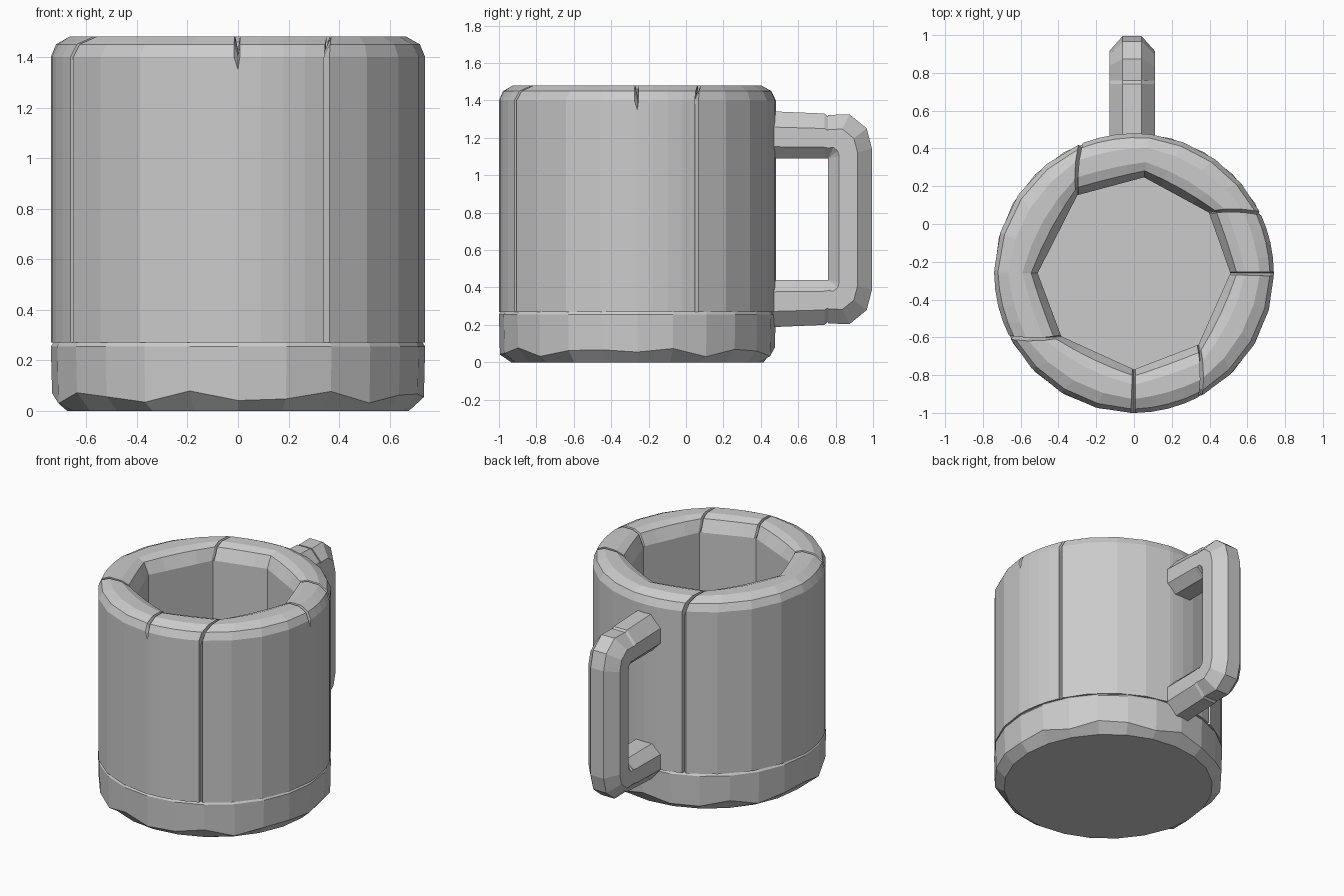
import bpy, bmesh
from math import sin, cos, pi, radians

cube = bpy.data.objects.get("Cube")
if cube:
    bpy.data.objects.remove(cube, do_unlink=True)

clay = bpy.data.materials.new("grey clay")
clay.use_nodes = True
GREY = (0.6, 0.6, 0.6, 1)
clay.diffuse_color = GREY
clay.node_tree.nodes["Principled BSDF"].inputs["Base Color"].default_value = GREY

CY, OUTER, INNER, FLOOR, TOP = -0.26, 0.74, 0.51, 0.27, 1.48


def loft(name, rings, cap=False, loop=False):
    """Skin a list of closed rings of points."""
    bm = bmesh.new()
    rows = [[bm.verts.new(p) for p in ring] for ring in rings]
    pairs = list(zip(rows, rows[1:])) + ([(rows[-1], rows[0])] if loop else [])
    for a, b in pairs:
        for i in range(len(a)):
            j = (i + 1) % len(a)
            bm.faces.new((a[i], a[j], b[j], b[i]))
    if cap:
        bm.faces.new(rows[0])
        bm.faces.new(rows[-1])
    bmesh.ops.recalc_face_normals(bm, faces=bm.faces)
    mesh = bpy.data.meshes.new(name)
    bm.to_mesh(mesh)
    bm.free()
    mesh.materials.append(clay)
    obj = bpy.data.objects.new(name, mesh)
    bpy.context.collection.objects.link(obj)
    return obj


def polar(r, a, z):
    return (r * cos(a), CY + r * sin(a), z)


# Mug wall: eight staves, octagonal inside, round outside, grooves between them
SEAMS = [0, 39, 84, 126, 180, 221, 270, 312, 360]


def wall_ring(a_in, a_out, r_in, groove, notch):
    shape = [(0, FLOOR), (0, TOP - 0.10), (0.15, TOP - 0.02), (0.35, TOP),
             (0.68, TOP), (0.91, TOP - 0.03), (1, TOP - 0.08), (1, FLOOR)]
    ring = []
    for f, z in shape:
        r = r_in + (OUTER - groove - r_in) * f
        a = a_in + (a_out - a_in) * f
        ring.append(polar(r, a, z - (notch if z > 1.3 and f > 0 else 0)))
    return ring


rings = []
STEPS = 4
for k in range(8):
    t0, t1 = radians(SEAMS[k]), radians(SEAMS[k + 1])
    skew0 = radians(-14) * (k % 2)
    skew1 = radians(-14) * ((k + 1) % 2)
    fractions = [0, 0.02] + [i / STEPS for i in range(1, STEPS)] + [0.98]
    for f in fractions:
        a = t0 + (t1 - t0) * f
        chord = INNER * sin(t1 - t0) / (sin(a - t0) + sin(t1 - a))
        seam = f == 0
        groove = 0.035 if seam and k % 2 else 0
        notch = 0.05 if seam and k not in (2, 4) else 0
        rings.append(wall_ring(a, a + skew0 + (skew1 - skew0) * f, chord, groove, notch))
loft("mug_wall", rings, loop=True)

# Solid base with an uneven worn lower edge
SIDES = 24
base = []
for r, z, wave in ((0.675, 0, 0), (0.735, 0.055, 0.025), (OUTER, 0.255, 0), (0.73, FLOOR, 0)):
    base.append([polar(r, 2 * pi * i / SIDES, z + wave * sin(i * 2.3)) for i in range(SIDES)])
loft("mug_base", base, cap=True)

# Handle: chamfered section, x across and d outward from the inside edge
SECTION = [(-0.06, 0), (0.06, 0), (0.12, 0.06), (0.12, 0.16),
           (0.05, 0.24), (-0.05, 0.24), (-0.12, 0.16), (-0.12, 0.06)]


def section(y, z, angle, scale=1.0):
    a = radians(angle)
    return [(x - 0.01, y + d * scale * cos(a), z + d * scale * sin(a)) for x, d in SECTION]


HIGH, LOW, BACK = 1.09, 0.44, 0.76
for name, z, angle in (("handle_upper_arm", HIGH, 90), ("handle_lower_arm", LOW, -90)):
    loft(name, [section(0.4, z, angle, 1.06), section(BACK - 0.02, z, angle),
                section(BACK + 0.01, z, angle, 0.9)], cap=True)

bend = [(90, 0.97), (64, 1.09), (38, 1.09), (12, 1.0)]
grip = [section(BACK, HIGH, a, s) for a, s in bend]
grip += [section(BACK, LOW, -a, s) for a, s in reversed(bend)]
loft("handle_grip", grip, cap=True)
